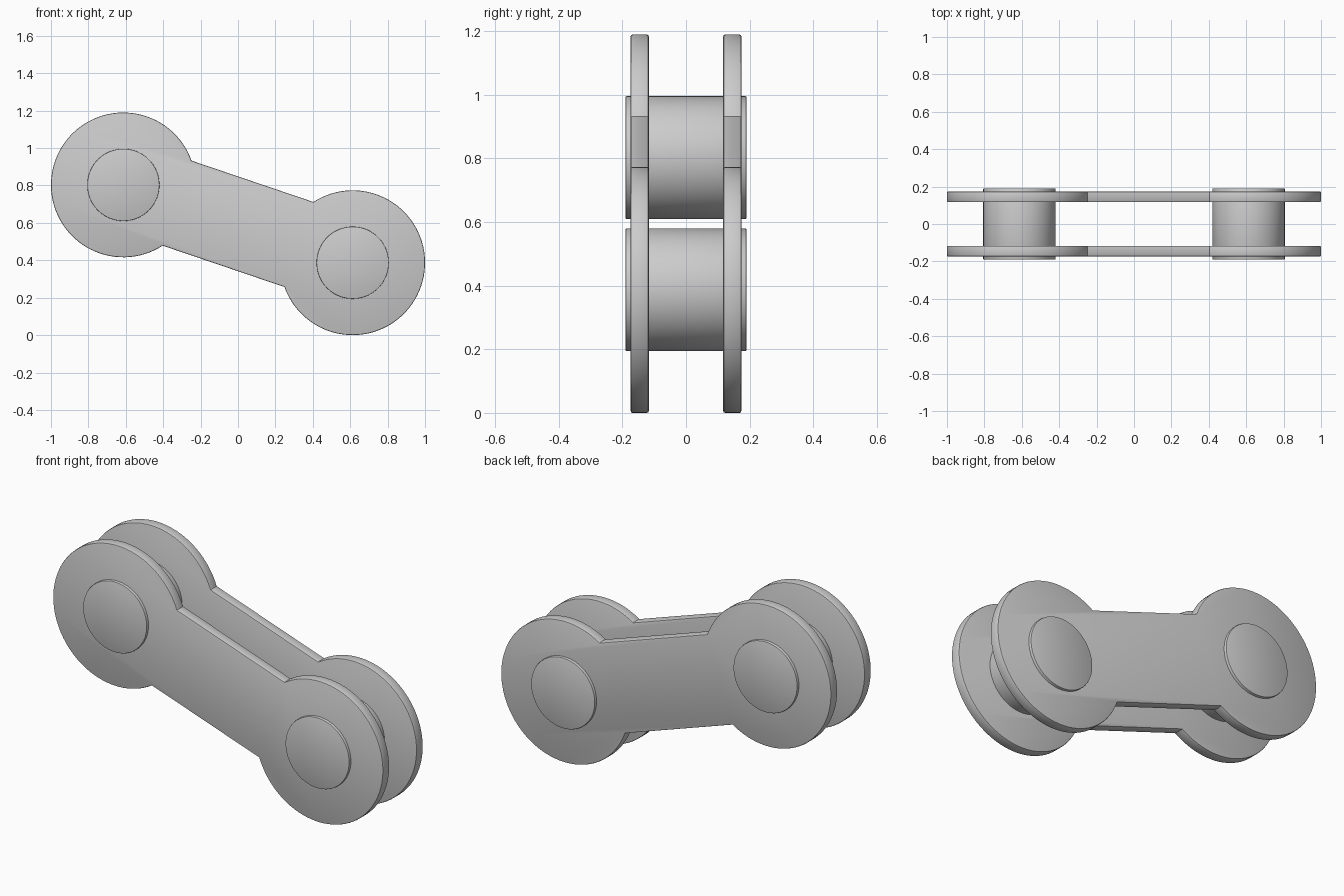
import bpy, bmesh
from math import sin, cos, pi, asin, atan2
from mathutils import Vector

if "Cube" in bpy.data.objects:
    bpy.data.objects.remove(bpy.data.objects["Cube"])

R, PIN_R, HALF_W = 0.387, 0.193, 0.24
LEFT, RIGHT = Vector((-0.613, 0.803)), Vector((0.613, 0.387))


def finish(name, bm, bevel):
    # recalculate, bevel and smooth a part
    bmesh.ops.recalc_face_normals(bm, faces=bm.faces)
    rims = [e for e in bm.edges if len(e.link_faces) == 2
            and any(len(f.verts) > 8 for f in e.link_faces)]
    bmesh.ops.bevel(bm, geom=rims, offset=bevel, segments=2, profile=0.5, affect='EDGES')
    mesh = bpy.data.meshes.new(name)
    bm.to_mesh(mesh)
    bm.free()
    ob = bpy.data.objects.new(name, mesh)
    bpy.context.collection.objects.link(ob)
    bpy.ops.object.select_all(action='DESELECT')
    ob.select_set(True)
    bpy.context.view_layer.objects.active = ob
    bpy.ops.object.shade_smooth_by_angle(angle=0.7)


def prism(name, outline, y0, y1, bevel):
    # extrude an x-z outline along y
    bm = bmesh.new()
    face = bm.faces.new([bm.verts.new((x, y0, z)) for x, z in outline])
    res = bmesh.ops.extrude_face_region(bm, geom=[face], use_keep_orig=True)
    verts = [v for v in res['geom'] if isinstance(v, bmesh.types.BMVert)]
    bmesh.ops.translate(bm, verts=verts, vec=(0, y1 - y0, 0))
    finish(name, bm, bevel)


def arc(centre, radius, start, end, n):
    return [(centre.x + radius * cos(start + (end - start) * i / n),
             centre.y + radius * sin(start + (end - start) * i / n)) for i in range(n + 1)]


# link plate outline: two round ends joined by a straight bar
d = RIGHT - LEFT
tilt = atan2(d.y, d.x)
gap = asin(HALF_W / R)
outline = (arc(LEFT, R, tilt + gap, tilt + 2 * pi - gap, 72)
           + arc(RIGHT, R, tilt - pi + gap, tilt + pi - gap, 72))

prism("front_plate", outline, -0.174, -0.117, 0.006)
prism("back_plate", outline, 0.117, 0.174, 0.006)

# pins joining the plates
for name, c in (("left_pin", LEFT), ("right_pin", RIGHT)):
    prism(name, arc(c, PIN_R, 0, 2 * pi, 72)[:-1], -0.19, 0.19, 0.003)
